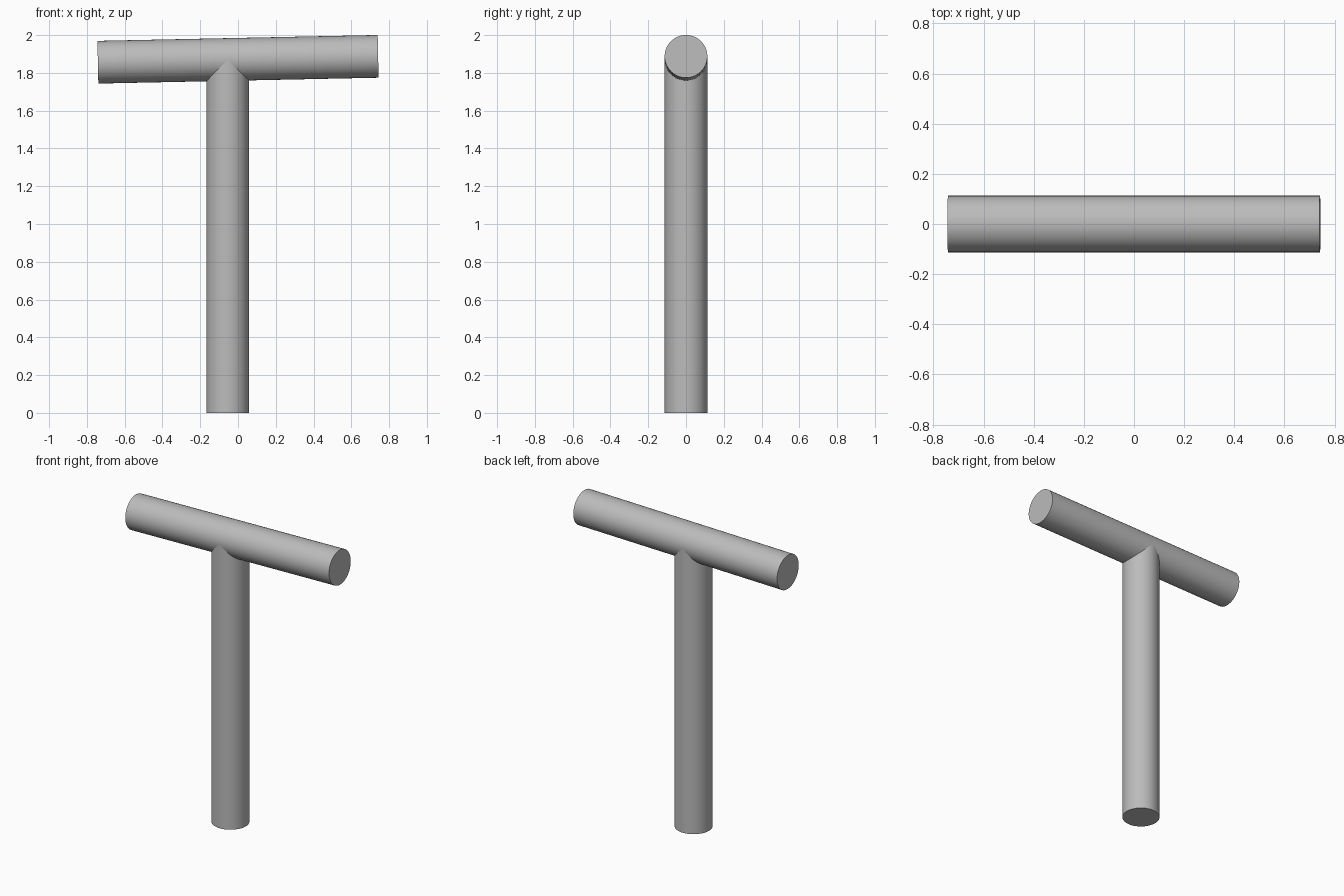
import bpy
import math

default = bpy.data.objects.get("Cube")
if default:
    bpy.data.objects.remove(default, do_unlink=True)

RADIUS = 0.113
GREY = (0.5, 0.5, 0.5, 1.0)

grey = bpy.data.materials.new("plain_grey")
grey.use_nodes = True
grey.diffuse_color = GREY
grey.node_tree.nodes["Principled BSDF"].inputs["Base Color"].default_value = GREY


def rod(name, length, location, tilt=0.0):
    """Round capped rod, tilted about the y axis."""
    bpy.ops.mesh.primitive_cylinder_add(
        vertices=64, radius=RADIUS, depth=length,
        location=location, rotation=(0, tilt, 0))
    obj = bpy.context.object
    obj.name = name
    obj.data.materials.append(grey)
    bpy.ops.object.shade_smooth_by_angle(angle=math.radians(30))
    return obj


# Upright post, ending inside the crossbar
post_height = 1.865
rod("upright_post", post_height, (-0.055, 0, post_height / 2))

# Crossbar, rising slightly towards +x
rod("crossbar", 1.484, (0, 0, 1.872), math.radians(90 - 1.2))
